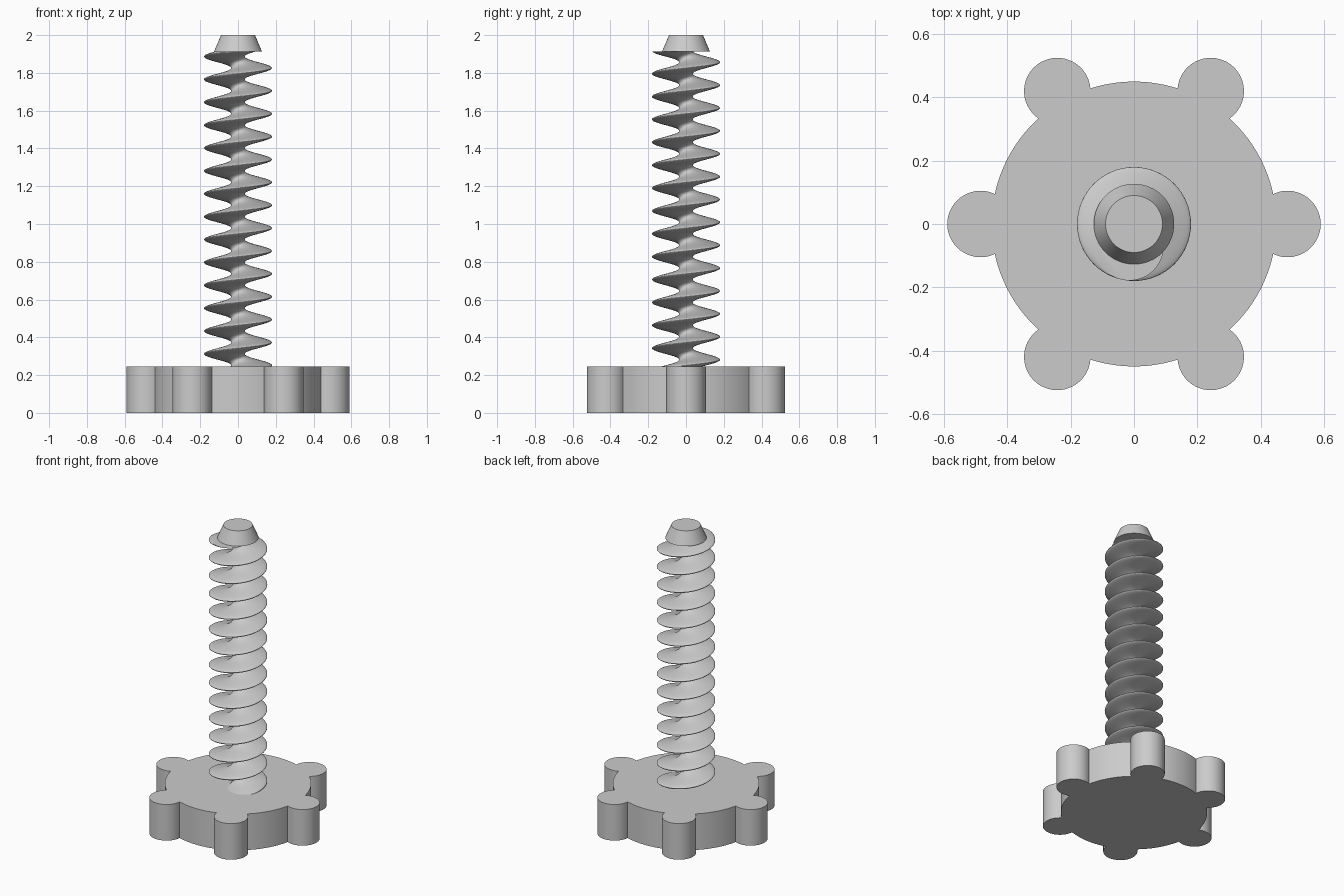
import bpy, bmesh
from math import sin, cos, acos, asin, pi, tau, radians

cube = bpy.data.objects.get("Cube")
if cube:
    bpy.data.objects.remove(cube, do_unlink=True)

GREY = (0.6, 0.6, 0.6, 1.0)
grey = bpy.data.materials.new("plain grey")
grey.use_nodes = True
grey.diffuse_color = GREY
grey.node_tree.nodes["Principled BSDF"].inputs["Base Color"].default_value = GREY


def loft(name, rings):
    """Skin a stack of equal rings of points and cap both ends."""
    bm = bmesh.new()
    layers = [[bm.verts.new(p) for p in ring] for ring in rings]
    n = len(layers[0])
    for low, high in zip(layers, layers[1:]):
        for i in range(n):
            j = (i + 1) % n
            bm.faces.new((low[i], low[j], high[j], high[i]))
    bm.faces.new(layers[0][::-1])
    bm.faces.new(layers[-1])
    mesh = bpy.data.meshes.new(name)
    bm.to_mesh(mesh)
    bm.free()
    mesh.materials.append(grey)
    obj = bpy.data.objects.new(name, mesh)
    bpy.context.collection.objects.link(obj)
    bpy.ops.object.select_all(action='DESELECT')
    bpy.context.view_layer.objects.active = obj
    obj.select_set(True)
    bpy.ops.object.shade_smooth_by_angle(angle=radians(40))
    return obj


def circle(radius, z, cx=0.0, cy=0.0, n=64):
    return [(cx + radius * cos(tau * i / n), cy + radius * sin(tau * i / n), z)
            for i in range(n)]


# Knob: a disc outline joined with six round grips
DISC, REACH, GRIP, KNOB_TOP = 0.45, 0.485, 0.105, 0.245
sweep = acos((DISC**2 - REACH**2 - GRIP**2) / (2 * REACH * GRIP))
gap = asin(GRIP * sin(sweep) / DISC)
outline = []
for k in range(6):
    a = k * tau / 6
    for i in range(33):
        b = a + sweep * (i / 16 - 1)
        outline.append((REACH * cos(a) + GRIP * cos(b), REACH * sin(a) + GRIP * sin(b)))
    for i in range(1, 12):
        b = a + gap + (tau / 6 - 2 * gap) * i / 12
        outline.append((DISC * cos(b), DISC * sin(b)))
loft("knob", [[(x, y, z) for x, y in outline] for z in (0, KNOB_TOP)])

# Thread: an off-centre circle twisted up the axis
THREAD_TOP, PITCH, CORE, OFFSET = 1.913, 0.1211, 0.108, 0.072
STEPS = 600
rings = []
for s in range(STEPS + 1):
    z = KNOB_TOP + (THREAD_TOP - KNOB_TOP) * s / STEPS
    turn = radians(-20) + tau * (z - KNOB_TOP) / PITCH
    rings.append(circle(CORE, z, OFFSET * cos(turn), OFFSET * sin(turn)))
loft("thread", rings)

# Tip: a short tapered end
loft("tip", [circle(0.127, THREAD_TOP), circle(0.09, 2.0)])
